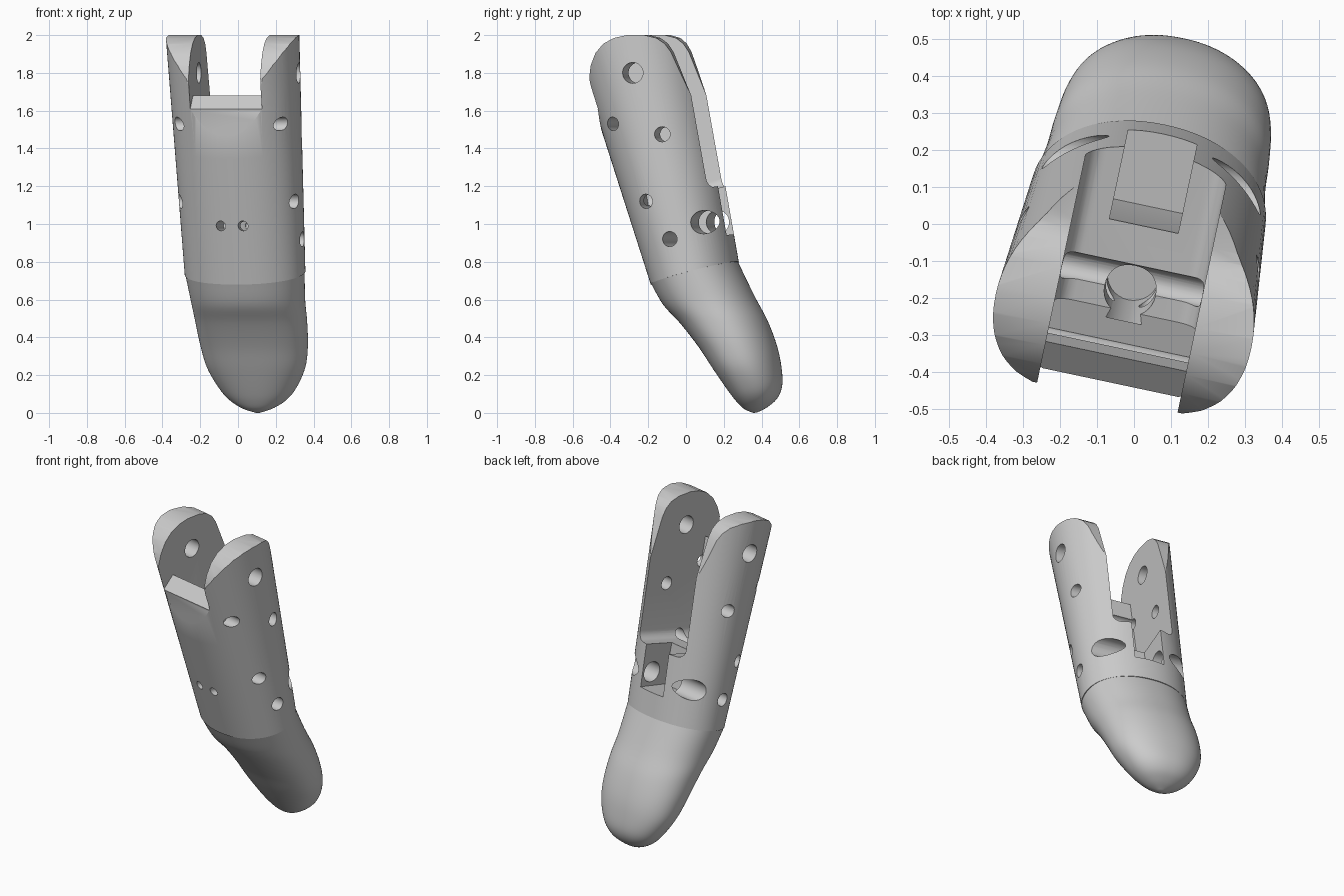
import bpy, bmesh
from math import sin, cos, pi, radians
from mathutils import Matrix

if "Cube" in bpy.data.objects:
    bpy.data.objects.remove(bpy.data.objects["Cube"])

YAW, TILT = radians(-12), radians(15)
CX, CY, CZ = 0.027, 0.053, 0.74      # centre of the rim between sleeve and tip


def make(name, bm):
    bmesh.ops.recalc_face_normals(bm, faces=bm.faces)
    me = bpy.data.meshes.new(name)
    bm.to_mesh(me)
    bm.free()
    ob = bpy.data.objects.new(name, me)
    bpy.context.collection.objects.link(ob)
    return ob


def skin(name, rings):
    """Skin a stack of closed rings and cap both ends."""
    bm = bmesh.new()
    loops = [[bm.verts.new(p) for p in r] for r in rings]
    n = len(loops[0])
    for lo, hi in zip(loops, loops[1:]):
        for i in range(n):
            bm.faces.new((lo[i], lo[(i + 1) % n], hi[(i + 1) % n], hi[i]))
    bm.faces.new(loops[0])
    bm.faces.new(loops[-1])
    return make(name, bm)


def section(front, back, a, n=80, e=2.1):
    """Rounded section between a front and a back point (y, z), half width a."""
    out = []
    for i in range(n):
        t = 2 * pi * i / n
        c, s = cos(t), sin(t)
        x = a * abs(c) ** (2 / e) * (1 if c > 0 else -1)
        k = abs(s) ** (2 / e) * (1 if s > 0 else -1)
        f = 0.5 + 0.5 * k
        out.append((CX + x, front[0] + (back[0] - front[0]) * f,
                    front[1] + (back[1] - front[1]) * f))
    return out


def along(v, w):
    """Tilted sleeve coordinates to (y, z)."""
    return (CY + v * cos(TILT) - w * sin(TILT), CZ + v * sin(TILT) + w * cos(TILT))


def prism(pts, half, round_edges=0):
    """Profile in the side plane extruded across the width."""
    ob = skin("cutter", [[(CX + s * half, y, z) for y, z in pts] for s in (-1, 1)])
    ob.hide_render = True
    if round_edges:
        # fillet the two long edges at the slot floor
        bm = bmesh.new()
        bm.from_mesh(ob.data)
        low = [e for e in bm.edges if abs(e.verts[0].co.x - e.verts[1].co.x) < 1e-5
               and all(v.co.z < 1.4 and v.co.y > -0.3 for v in e.verts)]
        bmesh.ops.bevel(bm, geom=low, offset=round_edges, segments=6, profile=0.5, affect='EDGES')
        bm.to_mesh(ob.data)
        bm.free()
    return ob


def rod(r, length, mat):
    bm = bmesh.new()
    bmesh.ops.create_cone(bm, cap_ends=True, segments=32, radius1=r, radius2=r, depth=length, matrix=mat)
    ob = make("cutter", bm)
    ob.hide_render = True
    return ob


def boolean(ob, cutter, op='DIFFERENCE'):
    m = ob.modifiers.new("cut", 'BOOLEAN')
    m.operation, m.solver, m.object = op, 'EXACT', cutter
    bpy.context.view_layer.objects.active = ob
    bpy.ops.object.modifier_apply(modifier=m.name)
    bpy.data.objects.remove(cutter)


# sleeve: slightly flaring tilted tube
rings = []
for w in (0, 0.35, 0.7, 1.05, 1.5):
    b, shift = 0.235 + 0.07 * w, 0.015 * w
    rings.append(section(along(shift - b, w), along(shift + b, w), 0.322 + 0.024 * w))
sleeve = skin("sleeve", rings)

# rounded side outline of the two prongs, with the front scoop
outline = [(0.7, 0.3), (0.7, 1.55), (0.14, 1.55), (0.10, 1.62), (-0.02, 1.91), (-0.05, 1.955),
           (-0.09, 1.985), (-0.15, 2.0), (-0.24, 2.0), (-0.31, 1.985), (-0.37, 1.955), (-0.42, 1.905),
           (-0.455, 1.84), (-0.474, 1.77), (-0.465, 1.71), (-0.43, 1.6), (-0.43, 1.4), (-0.7, 1.4), (-0.7, 0.3)]
boolean(sleeve, prism(outline, 0.6), 'INTERSECT')

# slot between the prongs, with the front ledge
boolean(sleeve, prism([(-0.8, 2.3), (-0.8, 1.605), (-0.435, 1.605), (-0.36, 1.68), (-0.235, 1.085),
                       (0.5, 1.28), (0.5, 2.3)], 0.194, 0.05))
# narrow pocket at the back
boolean(sleeve, prism([(0.0, 1.3), (0.0, 1.14), (0.055, 0.9), (0.6, 1.02), (0.6, 1.3)], 0.095))

# cross holes: y, z, radius
for y, z, r in ((-0.209, 1.8, 0.055), (-0.331, 1.53, 0.036), (-0.053, 1.475, 0.04),
                (-0.145, 1.12, 0.038), (-0.013, 0.92, 0.04), (0.157, 1.01, 0.062)):
    boolean(sleeve, rod(r, 1.2, Matrix.Translation((CX, y, z)) @ Matrix.Rotation(pi / 2, 4, 'Y')))
# bore in the slot floor and two cord holes at the front
boolean(sleeve, rod(0.07, 0.3, Matrix.Translation((CX, -0.175, 1.08)) @ Matrix.Rotation(TILT, 4, 'X')))
for x in (-0.035, 0.085):
    boolean(sleeve, rod(0.026, 0.3, Matrix.Translation((x, -0.23, 0.99)) @ Matrix.Rotation(pi / 2, 4, 'X')))

# fingertip: front y, z, back y, z, half width
keys = [(*along(-0.23, 0), *along(0.23, 0), 0.317), (-0.105, 0.57, 0.365, 0.62, 0.303),
        (-0.015, 0.475, 0.435, 0.49, 0.297), (0.085, 0.35, 0.485, 0.36, 0.286),
        (0.165, 0.23, 0.51, 0.25, 0.262), (0.24, 0.12, 0.518, 0.15, 0.208),
        (0.285, 0.06, 0.495, 0.08, 0.153), (0.325, 0.02, 0.445, 0.032, 0.085), (0.37, 0.0, 0.39, 0.002, 0.012)]
rings = []
for i in range(len(keys) - 1):
    p = [keys[max(0, min(len(keys) - 1, i + d))] for d in (-1, 0, 1, 2)]
    for s in range(5 if i < len(keys) - 2 else 6):
        t = s / 5
        q = [0.5 * (2 * b + (c - a) * t + (2 * a - 5 * b + 4 * c - d) * t * t
                    + (3 * b - a - 3 * c + d) * t ** 3) for a, b, c, d in zip(*p)]
        rings.append(section((q[0], q[1]), (q[2], q[3]), q[4], e=2.2))
tip = skin("fingertip", rings)

# turn the whole model and smooth it
for ob in (sleeve, tip):
    ob.data.transform(Matrix.Rotation(YAW, 4, 'Z'))
    bpy.ops.object.select_all(action='DESELECT')
    ob.select_set(True)
    bpy.context.view_layer.objects.active = ob
    bpy.ops.object.shade_smooth_by_angle(angle=radians(30))
